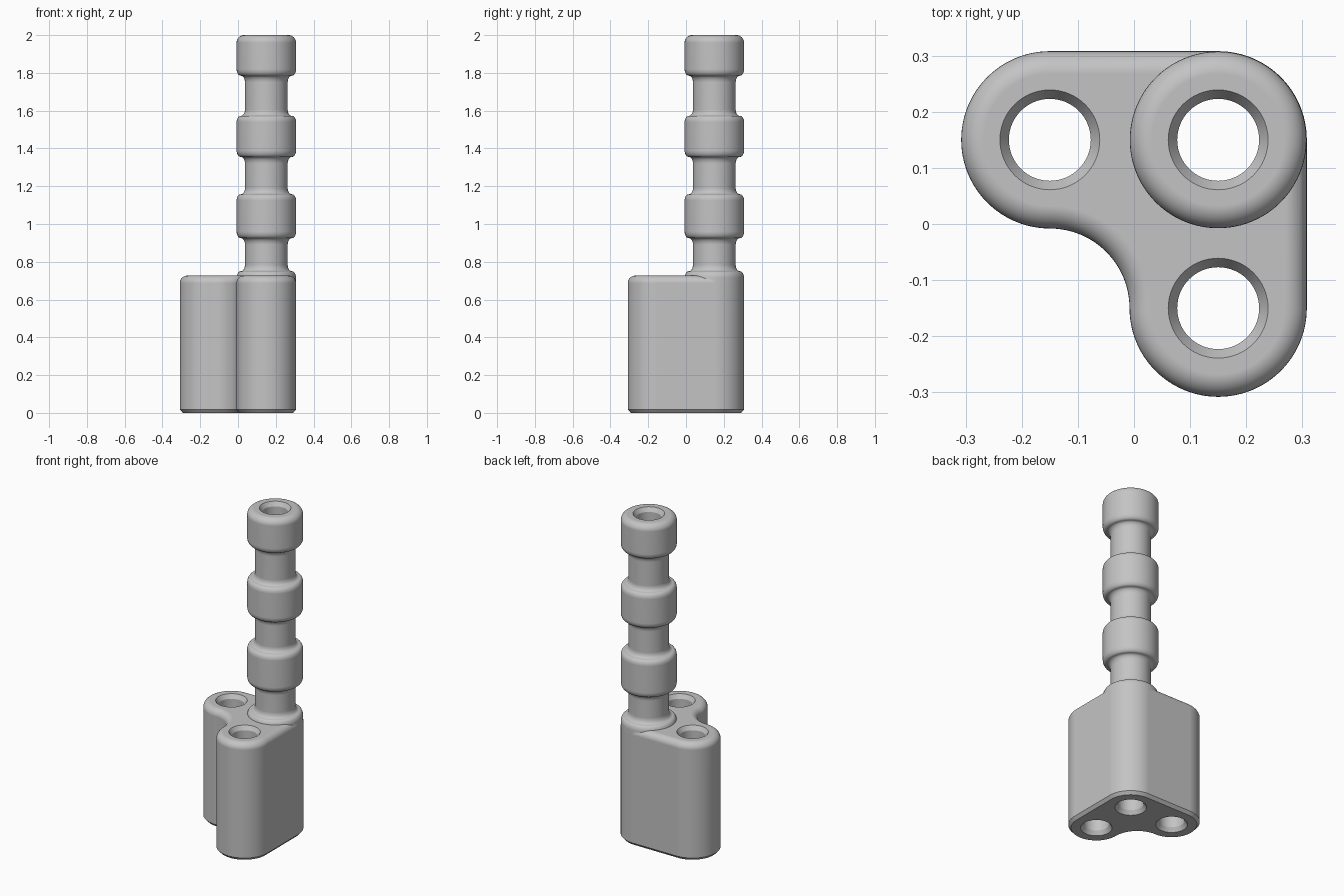
import bpy, bmesh, math

cube = bpy.data.objects.get("Cube")
if cube:
    bpy.data.objects.remove(cube, do_unlink=True)

P = 0.15          # half the spacing between the three bores
R = 0.158         # outer radius of each lobe
NECK = 0.113      # radius of the column between its collars
BORE, RIM = 0.073, 0.089
BODY_TOP, TOP = 0.727, 2.0
ROUND = 0.04

grey = bpy.data.materials.new("plain grey")
grey.use_nodes = True
colour = (0.55, 0.55, 0.55, 1)
grey.diffuse_color = colour
grey.node_tree.nodes["Principled BSDF"].inputs["Base Color"].default_value = colour


def arc(cx, cy, r, start, end, n):
    angles = [math.radians(start + (end - start) * i / n) for i in range(n + 1)]
    return [(cx + r * math.cos(a), cy + r * math.sin(a)) for a in angles]


def loft(bm, rings):
    """Skin a stack of matching rings and cap both ends."""
    loops = [[bm.verts.new(p) for p in ring] for ring in rings]
    n = len(loops[0])
    for a, b in zip(loops, loops[1:]):
        for i in range(n):
            j = (i + 1) % n
            bm.faces.new((a[i], a[j], b[j], b[i]))
    bm.faces.new(loops[0][::-1])
    bm.faces.new(loops[-1])


def lathe(bm, cx, cy, profile, n=96):
    loft(bm, [[(x, y, z) for x, y in arc(cx, cy, r, 0, 360, n)[:-1]]
              for r, z in profile])


def make(name, bm):
    bmesh.ops.recalc_face_normals(bm, faces=bm.faces)
    mesh = bpy.data.meshes.new(name)
    bm.to_mesh(mesh)
    bm.free()
    mesh.materials.append(grey)
    obj = bpy.data.objects.new(name, mesh)
    bpy.context.collection.objects.link(obj)
    return obj


def outline(inset, z):
    """L-shaped outline of three lobes with a concave inner corner."""
    r, hollow = R - inset, 2 * P - R + inset
    pts = arc(P, P, r, 0, 90, 24) + arc(-P, P, r, 90, 270, 48)
    pts += arc(-P, -P, hollow, 90, 0, 24)[1:-1]
    pts += arc(P, -P, r, 180, 360, 48)
    return [(x, y, z) for x, y in pts]


def rounded(top, steps=8):
    """(inset, z) points of a quarter-round edge ending at the top."""
    q = [math.pi / 2 * i / steps for i in range(steps + 1)]
    return [(ROUND * (1 - math.cos(a)), top - ROUND * (1 - math.sin(a))) for a in q]


def s_curve(r0, z0, r1, z1, steps=7):
    """Profile leaving and arriving upright, with two elliptical quarters."""
    rm, zm = (r0 + r1) / 2, (z0 + z1) / 2
    q = [math.pi / 2 * i / steps for i in range(steps + 1)]
    first = [(r0 + (rm - r0) * (1 - math.cos(a)), z0 + (zm - z0) * math.sin(a)) for a in q]
    second = [(r1 + (rm - r1) * (1 - math.cos(a)), z1 + (zm - z1) * math.sin(a)) for a in q]
    return first + second[::-1][1:]


# Body block: chamfered foot, rounded top edge
bm = bmesh.new()
loft(bm, [outline(d, z) for d, z in [(0.016, 0), (0, 0.018)] + rounded(BODY_TOP)])
body = make("ribbed_post_body", bm)

# Column: flared root, two collars and a rounded head
FULL = R - 0.0005
profile = [(FULL, 0.6)] + s_curve(FULL, 0.715, NECK, 0.785)
for z0, z1, z2, z3 in ((0.89, 0.96, 1.125, 1.19), (1.32, 1.39, 1.54, 1.605)):
    profile += s_curve(NECK, z0, FULL, z1) + s_curve(FULL, z2, NECK, z3)
profile += s_curve(NECK, 1.75, FULL, 1.82)
profile += [(FULL - d, z) for d, z in rounded(TOP)]
bm = bmesh.new()
lathe(bm, P, P, profile)
column = make("column", bm)

# Bore cutters, flared at both mouths
DEPTH, OVER = 0.025, 0.02
flare = RIM + OVER * (RIM - BORE) / DEPTH
bm = bmesh.new()
for x, y, top in ((-P, P, BODY_TOP), (P, -P, BODY_TOP), (P, P, TOP)):
    lathe(bm, x, y, [(flare, -OVER), (BORE, DEPTH),
                     (BORE, top - DEPTH), (flare, top + OVER)], 64)
bores = make("bore_cutters", bm)
bores.hide_render = True

# Join the column and drill the bores
bpy.context.view_layer.objects.active = body
for tool, operation in ((column, 'UNION'), (bores, 'DIFFERENCE')):
    mod = body.modifiers.new(tool.name, 'BOOLEAN')
    mod.operation = operation
    mod.solver = 'EXACT'
    mod.object = tool
    bpy.ops.object.modifier_apply(modifier=mod.name)
    bpy.data.objects.remove(tool, do_unlink=True)

# Smooth curved surfaces, keep chamfer edges crisp
bpy.ops.object.select_all(action='DESELECT')
body.select_set(True)
bpy.ops.object.shade_smooth_by_angle(angle=math.radians(30))
weighted = body.modifiers.new("even_normals", 'WEIGHTED_NORMAL')
weighted.keep_sharp = True
